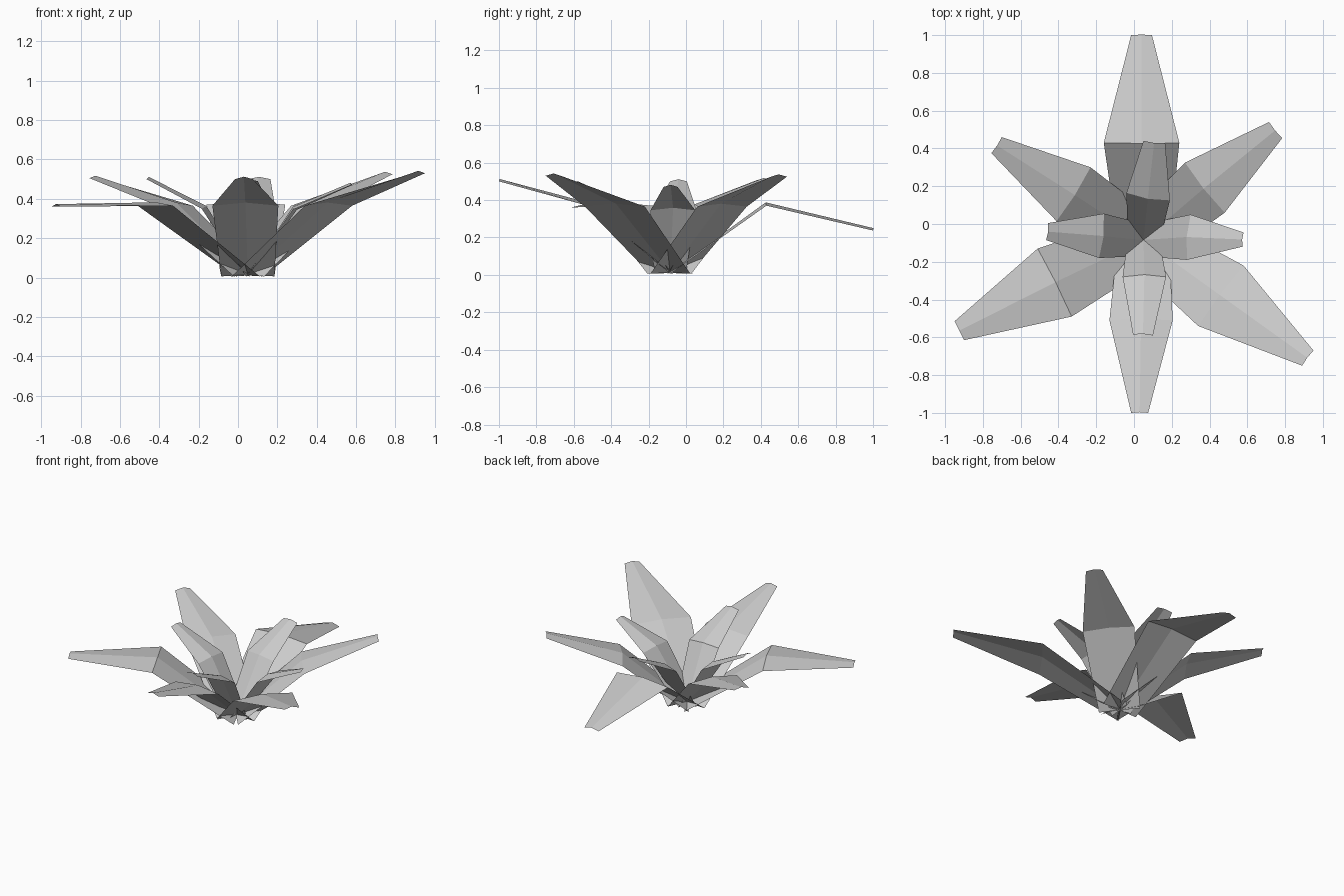
import bpy
from mathutils import Vector

if "Cube" in bpy.data.objects:
    bpy.data.objects.remove(bpy.data.objects["Cube"])

BASE = Vector((0.05, -0.085, 0.006))   # shared root of all leaves


def leaf(name, knee_l, knee_r, knee_z, tip_l, tip_r, tip_z, base_half):
    """Two-segment leaf, folded along a raised centre crease."""
    kl, kr = Vector((*knee_l, knee_z)), Vector((*knee_r, knee_z))
    tl, tr = Vector((*tip_l, tip_z)), Vector((*tip_r, tip_z))
    side = (kl - kr).normalized() * base_half
    bl, br = BASE + side, BASE - side
    km, tm = (kl + kr) / 2, (tl + tr) / 2
    n_low = (kr - kl).cross(km - BASE).normalized()
    n_up = (kr - kl).cross(tm - km).normalized()
    rows = [(bl, br, n_low, 0.008), (kl, kr, (n_low + n_up).normalized(), 0.018), (tl, tr, n_up, 0.013)]
    verts = []
    for l, r, n, h in rows:
        verts += [l, (l + r) / 2 + n * h, r]
    faces = []
    for i in (0, 3):
        for j in (0, 1):
            a = i + j
            faces.append((a, a + 1, a + 4, a + 3))
    me = bpy.data.meshes.new(name)
    me.from_pydata([tuple(v) for v in verts], [], faces)
    me.update()
    ob = bpy.data.objects.new(name, me)
    bpy.context.collection.objects.link(ob)
    return ob


# Long outer leaves: left/right corners seen looking outward
W = 0.135
leaf("long_leaf_back", (-0.16, 0.43), (0.24, 0.43), 0.37, (-0.015, 1.0), (0.095, 1.0), 0.237, W)
leaf("long_leaf_back_right", (0.27, 0.325), (0.48, 0.06), 0.365, (0.715, 0.54), (0.785, 0.455), 0.525, W)
leaf("long_leaf_front_right", (0.58, -0.22), (0.34, -0.54), 0.365, (0.95, -0.67), (0.89, -0.75), 0.53, W)
leaf("long_leaf_front", (0.205, -0.51), (-0.13, -0.51), 0.365, (0.075, -1.0), (-0.015, -1.0), 0.50, W)
leaf("long_leaf_front_left", (-0.33, -0.49), (-0.51, -0.13), 0.365, (-0.90, -0.615), (-0.95, -0.515), 0.36, W)
leaf("long_leaf_back_left", (-0.41, 0.015), (-0.23, 0.30), 0.365, (-0.755, 0.375), (-0.70, 0.46), 0.505, W)

# Short inner leaves
w = 0.085
leaf("short_leaf_back", (-0.04, 0.165), (0.19, 0.125), 0.35, (0.05, 0.44), (0.165, 0.43), 0.50, w)
leaf("short_leaf_right", (0.30, 0.05), (0.28, -0.19), 0.345, (0.58, -0.045), (0.575, -0.12), 0.47, w)
leaf("short_leaf_front", (0.17, -0.28), (-0.06, -0.28), 0.35, (0.10, -0.59), (-0.005, -0.585), 0.49, w)
leaf("short_leaf_left", (-0.185, -0.18), (-0.16, 0.055), 0.35, (-0.465, -0.085), (-0.455, 0.005), 0.50, w)
